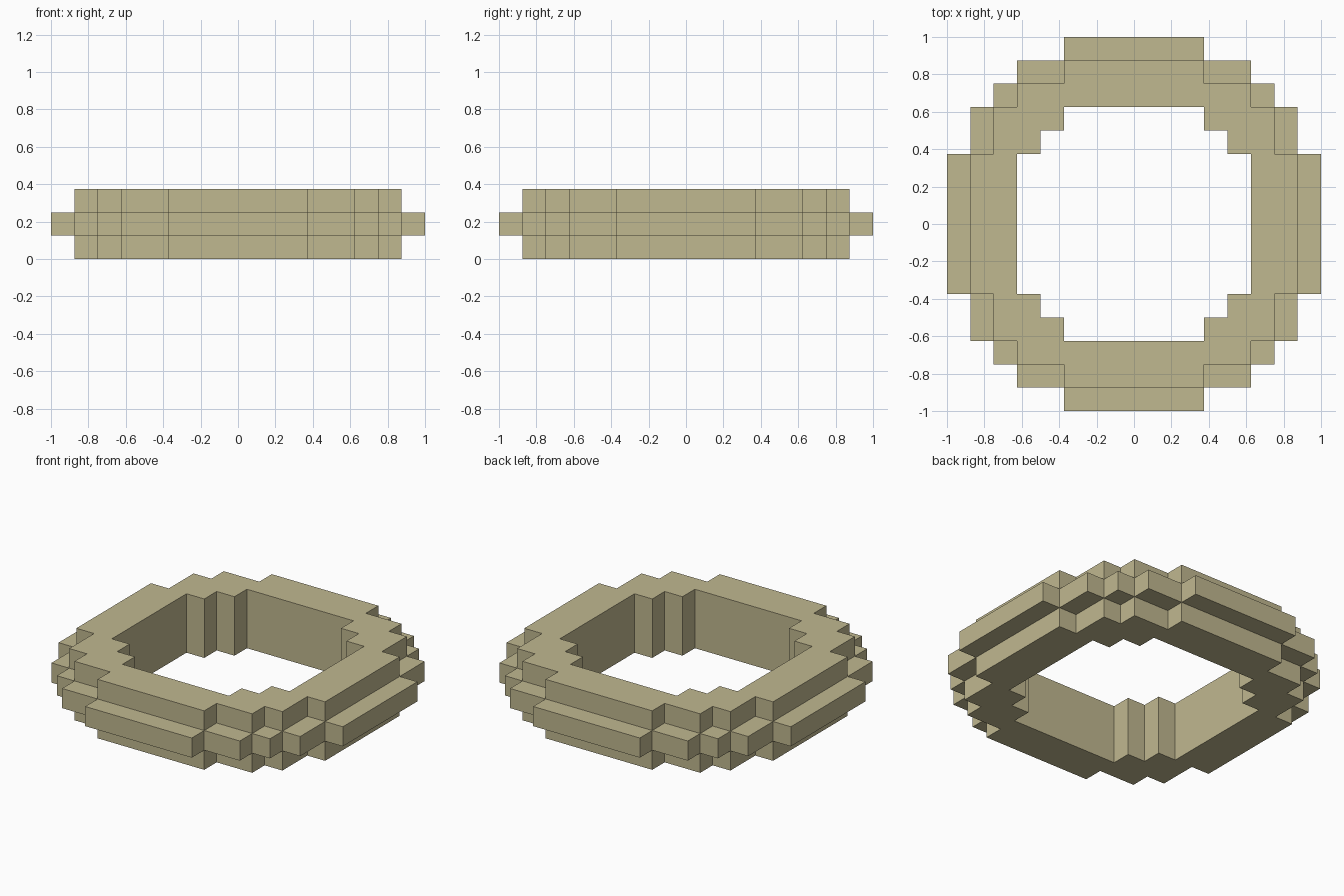
import bpy
import bmesh

cube = bpy.data.objects.get("Cube")
if cube:
    bpy.data.objects.remove(cube, do_unlink=True)

# Stepped outlines: (depth limit |y|, half width |x|)
HOLE = [(0.375, 0.625), (0.5, 0.5), (0.625, 0.375)]
RIM = [(0.375, 0.875), (0.625, 0.75), (0.75, 0.625), (0.875, 0.375)]
BAND = [(0.375, 1.0), (0.625, 0.875), (0.75, 0.75), (0.875, 0.625), (1.0, 0.375)]
LAYERS = [RIM, BAND, RIM]

# Grid lines that every step falls on
half = [0.375, 0.5, 0.625, 0.75, 0.875, 1.0]
XY = [-v for v in reversed(half)] + half
Z = [0.0, 0.125, 0.25, 0.375]
N = len(XY) - 1


def inside(outline, x, y):
    return any(abs(y) < depth and abs(x) < width for depth, width in outline)


def solid(i, j, k):
    if not (0 <= i < N and 0 <= j < N and 0 <= k < len(LAYERS)):
        return False
    x, y = (XY[i] + XY[i + 1]) / 2, (XY[j] + XY[j + 1]) / 2
    return inside(LAYERS[k], x, y) and not inside(HOLE, x, y)


# Only the exposed sides of each block become faces
bm = bmesh.new()
verts = {}


def corner(key):
    if key not in verts:
        i, j, k = key
        verts[key] = bm.verts.new((XY[i], XY[j], Z[k]))
    return verts[key]


for i in range(N):
    for j in range(N):
        for k in range(len(LAYERS)):
            if not solid(i, j, k):
                continue
            for axis in range(3):
                for side in (0, 1):
                    near = [i, j, k]
                    near[axis] += 1 if side else -1
                    if solid(*near):
                        continue
                    u, v = (axis + 1) % 3, (axis + 2) % 3
                    ring = []
                    for du, dv in ((0, 0), (1, 0), (1, 1), (0, 1)):
                        p = [i, j, k]
                        p[axis] += side
                        p[u] += du
                        p[v] += dv
                        ring.append(corner(tuple(p)))
                    bm.faces.new(ring if side else ring[::-1])

mesh = bpy.data.meshes.new("stepped_ring")
bm.to_mesh(mesh)
bm.free()

# Sand colour
sand = bpy.data.materials.new("sand")
sand.use_nodes = True
colour = (0.53, 0.479, 0.279, 1.0)
sand.diffuse_color = colour
bsdf = next(n for n in sand.node_tree.nodes if n.type == "BSDF_PRINCIPLED")
bsdf.inputs["Base Color"].default_value = colour
mesh.materials.append(sand)

ring_obj = bpy.data.objects.new("stepped_ring", mesh)
bpy.context.scene.collection.objects.link(ring_obj)
